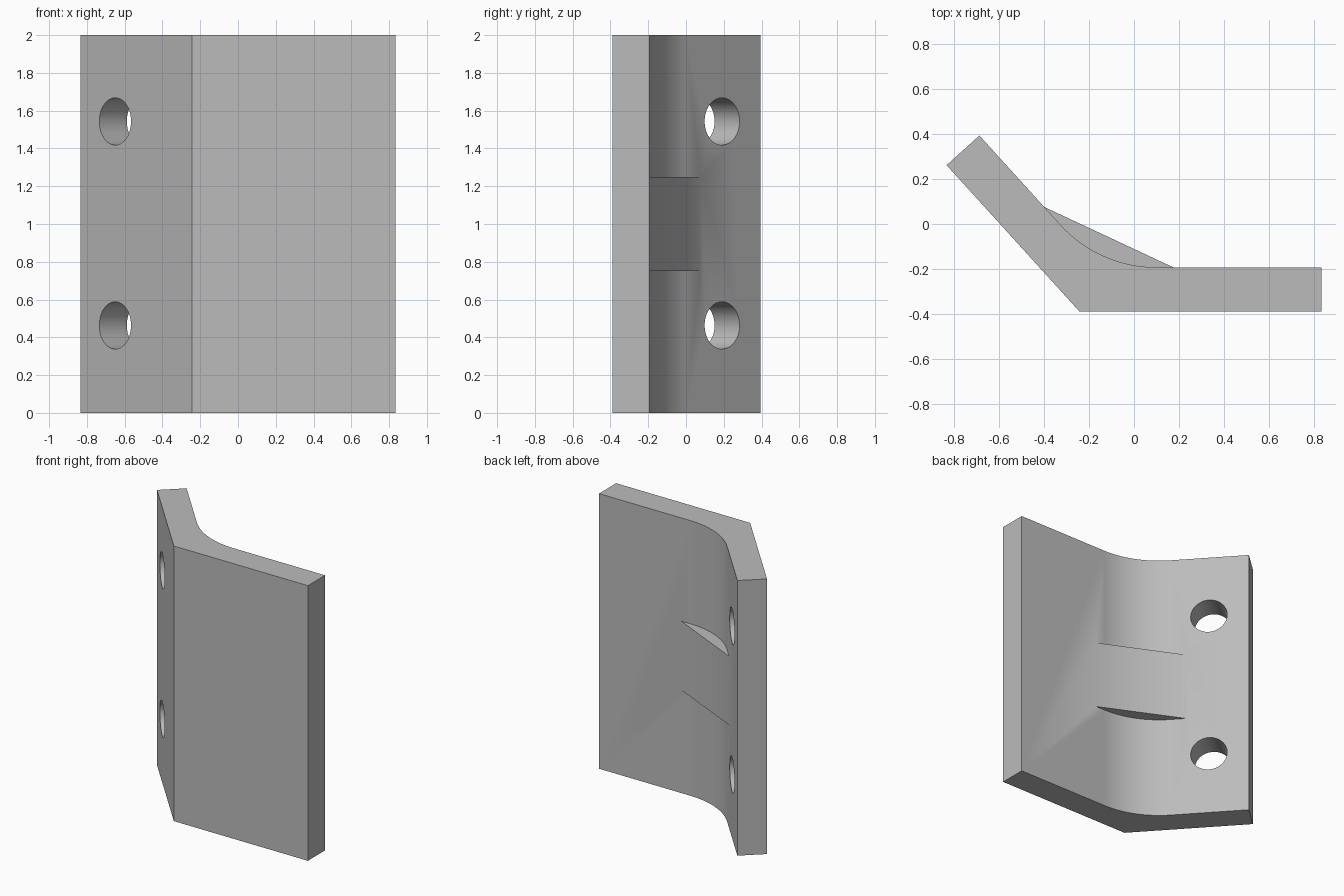
import bpy, bmesh, math
from mathutils import Vector, Matrix

if "Cube" in bpy.data.objects:
    bpy.data.objects.remove(bpy.data.objects["Cube"])

HEIGHT, THICK, RADIUS = 2.0, 0.197, 0.58

grey = bpy.data.materials.new("plain_grey")
grey.use_nodes = True
grey.diffuse_color = (0.5, 0.5, 0.5, 1)
grey.node_tree.nodes["Principled BSDF"].inputs["Base Color"].default_value = (0.5, 0.5, 0.5, 1)


def add_object(name, bm):
    bmesh.ops.recalc_face_normals(bm, faces=bm.faces)
    mesh = bpy.data.meshes.new(name)
    bm.to_mesh(mesh)
    bm.free()
    mesh.materials.append(grey)
    obj = bpy.data.objects.new(name, mesh)
    bpy.context.collection.objects.link(obj)
    return obj


def extrude_profile(name, points, z0, z1):
    bm = bmesh.new()
    face = bm.faces.new([bm.verts.new((p[0], p[1], z0)) for p in points])
    top = bmesh.ops.extrude_face_region(bm, geom=[face])["geom"]
    verts = [v for v in top if isinstance(v, bmesh.types.BMVert)]
    bmesh.ops.translate(bm, vec=(0, 0, z1 - z0), verts=verts)
    return add_object(name, bm)


def combine(target, other, operation):
    mod = target.modifiers.new(operation.lower(), "BOOLEAN")
    mod.operation, mod.solver, mod.object = operation, "EXACT", other
    bpy.context.view_layer.objects.active = target
    bpy.ops.object.modifier_apply(modifier=mod.name)
    bpy.data.objects.remove(other)


# Bent plate: outer bend, angled arm, and a filleted inner bend
bend = Vector((-0.243, -0.39))
arm_end = Vector((-0.835, 0.262))
arm_dir = (arm_end - bend).normalized()
normal = Vector((arm_dir.y, -arm_dir.x))
turn = math.atan2(normal.x, normal.y)
inner_y = bend.y + THICK
start = bend + normal * THICK
inner = start + arm_dir * ((inner_y - start.y) / arm_dir.y)
centre = Vector((inner.x + RADIUS * math.tan(turn / 2), inner_y + RADIUS))
steps = 24
fillet = [centre - RADIUS * Vector((math.sin(turn * i / steps), math.cos(turn * i / steps)))
          for i in range(steps + 1)]
profile = [bend, (0.835, bend.y), (0.835, inner_y), *fillet,
           arm_end + normal * THICK, arm_end]
plate = extrude_profile("bent_plate", profile, 0, HEIGHT)

# Central rib bridging the inner bend, its ends sunk into the plate
rib_a = inner + arm_dir * 0.363
rib_b = Vector((0.175, inner_y))
sink = (rib_b - rib_a).normalized() * 0.05
rib = extrude_profile("rib", [rib_a - sink, rib_b + sink, (-0.2, -0.3)], 0.75, 1.25)
combine(plate, rib, "UNION")

# Two bolt holes square to the angled arm
axis = normal.to_3d()
hole = bend + arm_dir * 0.606 + normal * THICK / 2
for z in (0.463, 1.543):
    bm = bmesh.new()
    place = Matrix.Translation((hole.x, hole.y, z)) @ axis.to_track_quat("Z", "Y").to_matrix().to_4x4()
    bmesh.ops.create_cone(bm, cap_ends=True, segments=64, radius1=0.125, radius2=0.125,
                          depth=0.5, matrix=place)
    cutter = add_object("hole_cutter", bm)
    cutter.hide_render = True
    combine(plate, cutter, "DIFFERENCE")

# Smooth fillet and hole walls, sharp outer edges
bpy.ops.object.select_all(action="DESELECT")
plate.select_set(True)
bpy.context.view_layer.objects.active = plate
bpy.ops.object.shade_smooth_by_angle(angle=math.radians(30))
